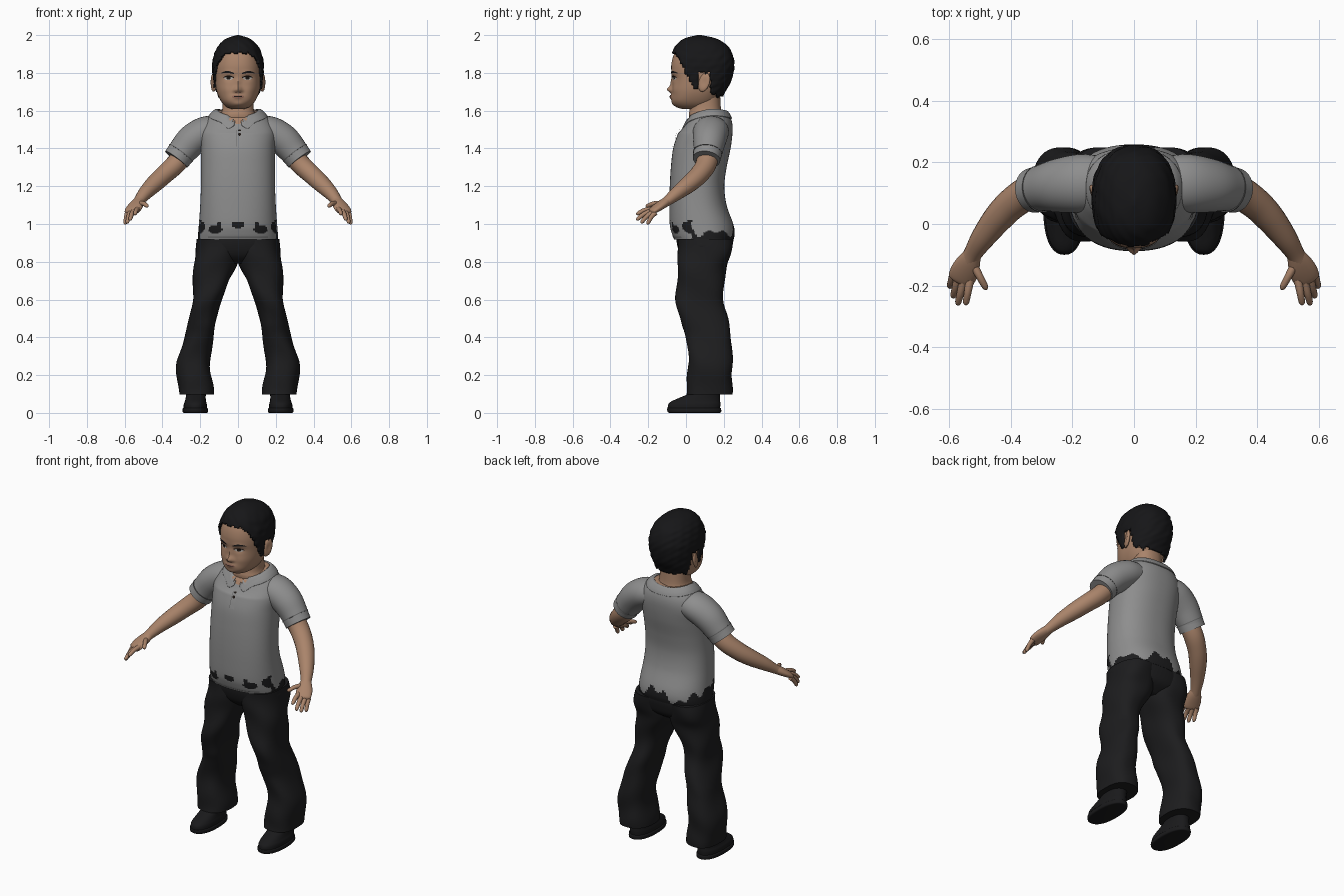
import bpy, bmesh, math
from math import sin, cos, pi, exp
from mathutils import Vector

if "Cube" in bpy.data.objects:
    bpy.data.objects.remove(bpy.data.objects["Cube"])


def material(name, r, g, b):
    m = bpy.data.materials.new(name)
    m.use_nodes = True
    m.diffuse_color = (r, g, b, 1)
    node = m.node_tree.nodes["Principled BSDF"]
    node.inputs["Base Color"].default_value = (r, g, b, 1)
    node.inputs["Roughness"].default_value = 0.8
    return m


SKIN = material("skin", .40, .23, .145)
HAIR = material("black hair", .008, .008, .009)
SHIRT = material("grey cloth", .27, .27, .27)
SEAM = material("dark grey seam", .13, .13, .13)
PANTS = material("black cloth", .012, .012, .013)
SHOE = material("black leather", .010, .010, .011)
WHITE = material("eye white", .45, .42, .39)
IRIS = material("dark brown", .012, .008, .006)
LIPS = material("lips", .29, .14, .10)


def spline(keys, steps):
    """Catmull-Rom samples through tuples of any length."""
    out = []
    for i in range(len(keys) - 1):
        a, b, c, d = (keys[max(0, min(len(keys) - 1, i + k))] for k in (-1, 0, 1, 2))
        for s in range(steps):
            t = s / steps
            out.append([q + .5 * t * (r - p + t * (2*p - 5*q + 4*r - s4 + t * (3*(q - r) + s4 - p)))
                        for p, q, r, s4 in zip(a, b, c, d)])
    return out + [list(keys[-1])]


def finish(name, bm, mats, mirror=False, rule=None, recalc=True):
    if recalc:
        bmesh.ops.recalc_face_normals(bm, faces=bm.faces)
    for f in bm.faces:
        f.smooth = True
        if rule:
            f.material_index = rule(f.calc_center_median())
    me = bpy.data.meshes.new(name)
    bm.to_mesh(me)
    bm.free()
    for m in mats:
        me.materials.append(m)
    ob = bpy.data.objects.new(name, me)
    bpy.context.collection.objects.link(ob)
    if mirror:
        ob.modifiers.new("Mirror", 'MIRROR')
    return ob


def skin_rings(name, rings, mats, mirror=False, caps=True, rule=None, drop=None):
    bm = bmesh.new()
    vs = [[bm.verts.new(p) for p in r] for r in rings]
    n = len(vs[0])
    for a, b in zip(vs, vs[1:]):
        for i in range(n):
            bm.faces.new((a[i], a[(i+1) % n], b[(i+1) % n], b[i]))
    if caps:
        bm.faces.new(vs[0][::-1])
        bm.faces.new(vs[-1])
    if drop:
        bad = [f for f in bm.faces if drop(f.calc_center_median())]
        bmesh.ops.delete(bm, geom=bad, context='FACES')
    return finish(name, bm, mats, mirror, rule)


def spow(v, e):
    return math.copysign(abs(v) ** e, v)


def loft(name, keys, mats, n=40, steps=5, power=2.3, warp=None, **kw):
    """Level rings from keys (height, centre x, half width, front y, back y)."""
    rings = []
    for z, cx, rx, fr, bk in spline(keys, steps):
        ring = []
        for i in range(n):
            a = 2 * pi * i / n
            p = Vector((cx + rx * spow(cos(a), 2/power),
                        (fr + bk)/2 + (bk - fr)/2 * spow(sin(a), 2/power), z))
            ring.append(warp(p) if warp else p)
        rings.append(ring)
    return skin_rings(name, rings, mats, **kw)


def tube(name, keys, mats, n=20, steps=5, **kw):
    """Round limb along keys (x, y, z, side radius, upright radius)."""
    path = spline(keys, steps)
    pts = [Vector(k[:3]) for k in path]
    rings = []
    for i, k in enumerate(path):
        t = (pts[min(i+1, len(pts)-1)] - pts[max(i-1, 0)]).normalized()
        u = t.cross(Vector((0, 0, 1))).normalized()
        v = u.cross(t)
        rings.append([pts[i] + u*k[3]*cos(2*pi*j/n) + v*k[4]*sin(2*pi*j/n) for j in range(n)])
    return skin_rings(name, rings, mats, True, **kw)


def patch(name, keys, warp, cols, mat, mirror=False, lift=.003, power=2.3):
    """Thin plate on the front of a loft; cols are (x, z, half height)."""
    table = spline(keys, 20)
    bm = bmesh.new()
    grid = []
    for x, z, h in cols:
        col = []
        for j in range(5):
            zz = z + h * (j/2 - 1)
            _, cx, rx, fr, bk = min(table, key=lambda k: abs(k[0] - zz))
            y = (fr+bk)/2 - (bk-fr)/2 * max(0, 1 - abs((x-cx)/rx)**power) ** (1/power)
            p = warp(Vector((x, y, zz)))
            col.append(bm.verts.new((p.x, p.y - lift, p.z)))
        grid.append(col)
    for a, b in zip(grid, grid[1:]):
        for j in range(4):
            bm.faces.new((a[j], b[j], b[j+1], a[j+1]))
    return finish(name, bm, [mat], mirror, recalc=False)


def oval(x, z, a, b, n=12):
    return [(x - a*cos(pi*i/n), z, b*sin(pi*i/n) + .0003) for i in range(n+1)]


# Head with nose, lips, brow and eye hollows
BUMPS = [(0, 1.712, .017, .016, .026), (0, 1.745, .012, .03, .010), (.018, 1.705, .010, .009, .006),
         (0, 1.674, .028, .014, .008), (0, 1.632, .03, .014, .006), (.05, 1.772, .026, .014, -.007),
         (.05, 1.80, .035, .012, .004), (.065, 1.71, .03, .03, .005)]


def face_warp(p):
    if p.y < .04:
        for x, z, sx, sz, amp in BUMPS:
            p.y -= amp * exp(-((abs(p.x) - x)/sx)**2 - ((p.z - z)/sz)**2)
    return p


HEAD = [(1.608, 0, .03, -.015, .08), (1.62, 0, .062, -.05, .13), (1.65, 0, .09, -.075, .165),
        (1.70, 0, .112, -.073, .19), (1.76, 0, .121, -.072, .215), (1.84, 0, .122, -.078, .23),
        (1.91, 0, .104, -.058, .21), (1.96, 0, .065, -.01, .16), (1.98, 0, .01, .06, .08)]
loft("head", HEAD, [SKIN], n=96, steps=10, warp=face_warp)
patch("eye", HEAD, face_warp, oval(.05, 1.772, .024, .009), WHITE, True)
patch("iris", HEAD, face_warp, oval(.05, 1.773, .011, .009), IRIS, True, .0045)
patch("upper_lid_line", HEAD, face_warp,
      [(.05 + .028*u/6, 1.783 - .008*(u/6)**2, .003) for u in range(-6, 7)], IRIS, True, .005)
patch("eyebrow", HEAD, face_warp,
      [(.02 + .0085*i, 1.796 + .009*sin(pi*i/9), .001 + .0045*sin(pi*(i+1)/9.5)) for i in range(9)], HAIR, True)
patch("lips", HEAD, face_warp, oval(0, 1.674, .033, .010), LIPS)
patch("mouth_line", HEAD, face_warp, oval(0, 1.675, .03, .0015), IRIS, lift=.0045)
patch("nostril", HEAD, face_warp, oval(.011, 1.696, .005, .003), LIPS, True)
loft("neck", [(1.50, 0, .12, .03, .21), (1.57, 0, .098, .015, .195), (1.61, 0, .083, .02, .185),
              (1.70, 0, .08, .03, .18)], [SKIN])

# Ears
bm = bmesh.new()
bmesh.ops.create_uvsphere(bm, u_segments=20, v_segments=12, radius=1)
for v in bm.verts:
    x, y, z = v.co
    hollow = .008 * exp(-(y*y + z*z) * 4) if x > 0 else 0
    v.co = (.129 + .014*x + .010*y - hollow, .096 + .030*y + .010*z, 1.75 + .05*z)
finish("ear", bm, [SKIN], True)

# Hair cap trimmed along a ragged hairline
LINE = [(-.2, 1.925), (-.06, 1.91), (-.03, 1.86), (0, 1.80), (.045, 1.72), (.06, 1.72),
        (.066, 1.80), (.128, 1.80), (.138, 1.68), (.4, 1.665)]


def below_hairline(c):
    for (y0, z0), (y1, z1) in zip(LINE, LINE[1:]):
        if y0 <= c.y < y1:
            line = z0 + (z1 - z0) * (c.y - y0) / (y1 - y0)
            return c.z < line + .006*sin(c.x*140) + .004*sin(c.y*210)


def hair_warp(p):
    k = 1 + .014*sin(p.x*95 + p.z*60)*sin(p.y*80 - p.z*45) + .008*sin(p.z*170 + p.x*120)
    return Vector((p.x*k, .09 + (p.y - .09)*k, p.z))


hair = loft("hair", [(1.64, 0, .10, .02, .18), (1.70, 0, .124, -.05, .208), (1.76, 0, .132, -.075, .24),
                     (1.85, 0, .136, -.088, .255), (1.92, 0, .118, -.068, .236), (1.96, 0, .09, -.04, .20),
                     (1.985, 0, .055, .0, .15), (2.0, 0, .004, .06, .08)],
            [HAIR], n=84, steps=8, warp=hair_warp, drop=below_hairline)
thick = hair.modifiers.new("Thickness", 'SOLIDIFY')
thick.thickness = .014


# Shirt body: open neck in skin, trousers showing through at the ragged hem
def neck_sag(p):
    k = max(0, min(1, (p.z - 1.48) / .12))
    d = (p.y - .12) / .11
    p.z += k * (.014*d - .026*d*d)
    return p


def shirt_rule(c):
    if c.z > 1.525 + .55*abs(c.x) and c.y < .05 and abs(c.x) < .07:
        return 1
    if c.z > 1.59 and abs(c.x) < .09:
        return 1
    if c.y > .03:
        line = .972 + .03*sin(23*c.x + 1) + .018*sin(67*c.x + 40*c.y) + .012*sin(70*c.y)
        return 2 if c.z < line else 0
    ax = abs(c.x)
    spots = [(.12, .972, .036, .022), (.10, .99, .014, .02), (0, .995, .03, .018), (.205, .985, .03, .035)]
    return 2 if any(((ax-x)/a)**2 + ((c.z-z)/b)**2 < 1 for x, z, a, b in spots) else 0


TORSO = [(.918, 0, .212, -.062, .252), (.95, 0, .211, -.075, .258), (1.0, 0, .207, -.086, .25),
         (1.1, 0, .2, -.088, .215), (1.2, 0, .196, -.086, .203), (1.3, 0, .195, -.08, .215),
         (1.4, 0, .196, -.068, .236), (1.48, 0, .2, -.042, .246), (1.54, 0, .178, -.016, .245),
         (1.585, 0, .14, .005, .232), (1.602, 0, .112, .02, .215)]
loft("shirt_body", TORSO, [SHIRT, SKIN, PANTS], n=112, steps=8, warp=neck_sag, rule=shirt_rule)
patch("hem_seam", TORSO, neck_sag, [(-.16 + .02*i, .932, .0025) for i in range(17)], SEAM, lift=.002)
patch("button_placket", TORSO, neck_sag, [(-.006 + .007*i, 1.465, .055) for i in range(5)], SHIRT, lift=.005)
patch("placket_seam", TORSO, neck_sag, [(-.009, 1.465, .055), (-.006, 1.465, .055)], SEAM, lift=.005)
for z in (1.475, 1.515):
    patch("button", TORSO, neck_sag, oval(.008, z, .008, .008), IRIS, lift=.008)


# Folded collar with two front points
def collar_warp(p):
    p = neck_sag(p)
    if p.z < 1.575 and p.y < .06:
        k = exp(-((abs(p.x) - .05) / .028)**2)
        p.z -= .03*k
        p.y -= .016*k
    return p


collar = loft("collar", [(1.572, 0, .156, -.008, .244), (1.59, 0, .142, .0, .236), (1.607, 0, .12, .012, .22),
                         (1.604, 0, .105, .026, .208)], [SHIRT], n=72, warp=collar_warp, caps=False,
              drop=lambda c: c.y < .06 and abs(c.x) < .022 + max(0, c.z - 1.545)*.6)
collar.modifiers.new("Thickness", 'SOLIDIFY').thickness = .006

# Sleeves and cuffs
tube("sleeve", [(.10, .135, 1.50, .085, .07), (.17, .132, 1.488, .095, .082), (.24, .125, 1.445, .088, .084),
                (.29, .118, 1.39, .077, .077), (.325, .11, 1.345, .071, .07)], [SHIRT], n=32)
tube("sleeve_cuff", [(.303, .114, 1.374, .075, .075), (.327, .109, 1.342, .073, .073)], [SHIRT], n=32)
tube("cuff_seam", [(.300, .1145, 1.378, .077, .077), (.303, .114, 1.374, .077, .077)], [SEAM], n=32)

# Bare arms and hands
tube("arm", [(.26, .12, 1.40, .058, .055), (.33, .107, 1.318, .056, .053), (.39, .07, 1.262, .052, .05),
             (.44, .02, 1.215, .048, .046), (.49, -.045, 1.165, .039, .037), (.522, -.095, 1.125, .03, .027),
             (.535, -.12, 1.108, .03, .024)], [SKIN])
tube("palm", [(.522, -.095, 1.125, .027, .024), (.536, -.125, 1.105, .039, .024), (.55, -.155, 1.085, .045, .021),
              (.562, -.182, 1.066, .042, .016), (.566, -.19, 1.06, .03, .008)], [SKIN])
FINGERS = [("index_finger", (.532, -.182, 1.078), (.546, -.262, 1.05)),
           ("middle_finger", (.553, -.185, 1.068), (.572, -.262, 1.02)),
           ("ring_finger", (.571, -.178, 1.06), (.587, -.238, 1.004)),
           ("little_finger", (.585, -.162, 1.06), (.598, -.205, .998)),
           ("thumb", (.522, -.13, 1.108), (.478, -.212, 1.092))]
for name, a, b in FINGERS:
    a, b = Vector(a), Vector(b)
    bend = Vector((0, 0, .008))
    spots = [(a, .014), (a.lerp(b, .5) + bend, .012), (a.lerp(b, .9) + bend*.3, .010), (b, .003)]
    tube(name, [(*p, r, r) for p, r in spots], [SKIN], n=12, steps=4)


# Trousers
def cloth_warp(p):
    p.y += .004*sin(p.z*34 + p.x*18)
    p.x += .004*sin(p.z*27 + p.y*15)
    return p


loft("trouser_seat", [(.79, 0, .07, .02, .17), (.83, 0, .19, -.025, .225), (.88, 0, .222, -.045, .245),
                      (.93, 0, .208, -.05, .25), (.97, 0, .19, -.04, .23)], [PANTS], n=56)
loft("trouser_leg", [(.098, .222, .092, .0, .243), (.15, .225, .093, .004, .245), (.27, .236, .088, .012, .245),
                     (.40, .206, .076, .002, .24), (.48, .188, .073, -.028, .225), (.58, .169, .074, -.052, .202),
                     (.68, .146, .091, -.05, .20), (.77, .123, .112, -.042, .215), (.84, .114, .114, -.042, .24),
                     (.92, .11, .105, -.045, .245)], [PANTS], n=44, power=2.5, warp=cloth_warp, mirror=True)

# Shoes: sole and upper
loft("shoe_sole", [(.0, .226, .058, -.085, .178), (.004, .226, .067, -.097, .186), (.022, .226, .067, -.1, .186),
                   (.026, .226, .062, -.096, .182)], [SHOE], n=36, steps=3, mirror=True)
loft("shoe_upper", [(.02, .226, .062, -.097, .18), (.045, .226, .061, -.094, .182), (.062, .225, .056, -.075, .181),
                    (.08, .224, .053, -.035, .18), (.105, .222, .052, .02, .18), (.14, .22, .05, .05, .18)],
     [SHOE], n=36, mirror=True)

# Smooth shading with sharp folds kept
bpy.ops.object.select_all(action='DESELECT')
for ob in bpy.context.collection.objects:
    if ob.type == 'MESH':
        ob.select_set(True)
        bpy.context.view_layer.objects.active = ob
bpy.ops.object.shade_smooth_by_angle(angle=math.radians(50))
